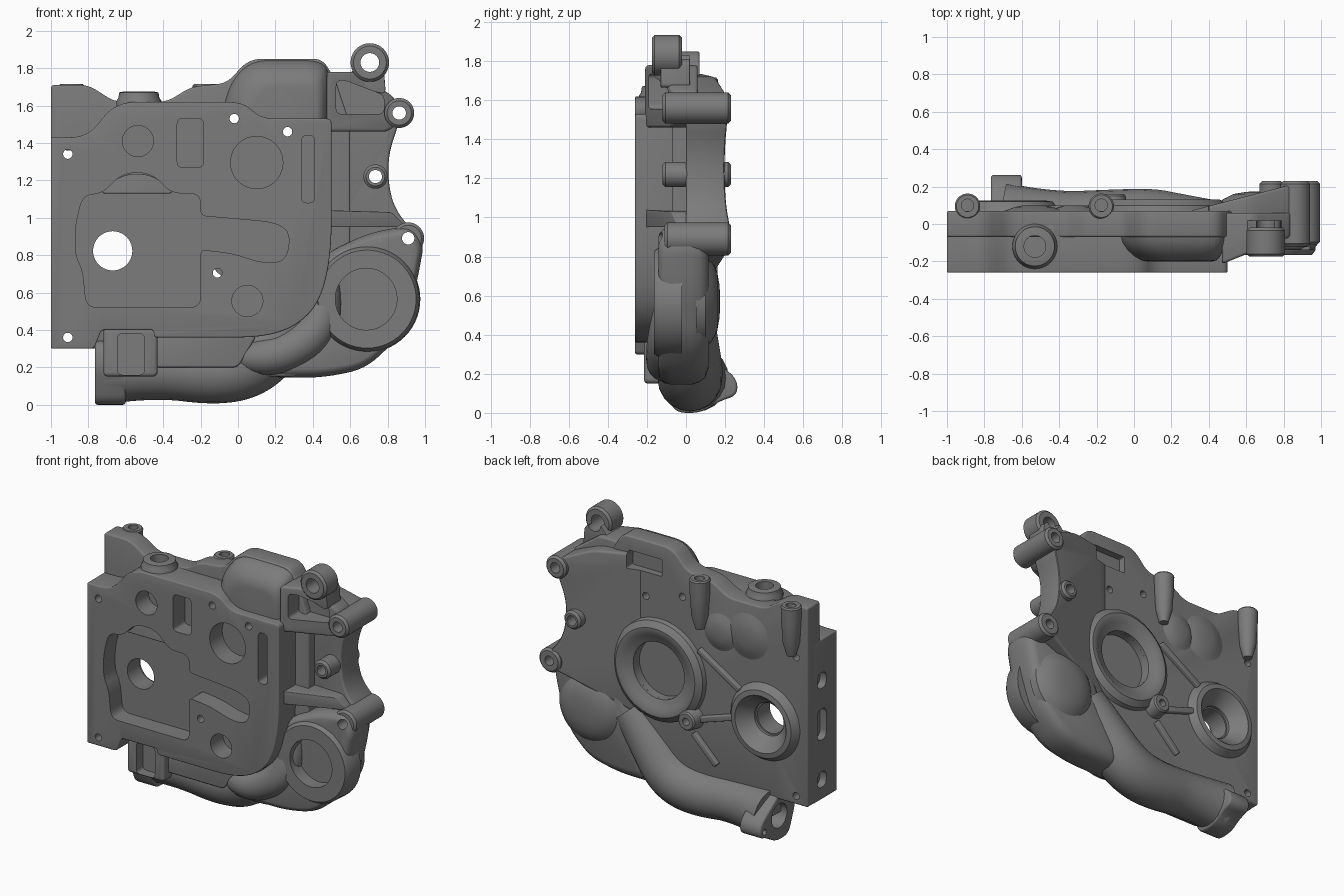
import bpy, bmesh
from math import sin, cos, pi, radians
from mathutils import Vector

if "Cube" in bpy.data.objects:
    bpy.data.objects.remove(bpy.data.objects["Cube"])

AX = {'y': lambda u, v, d: (u, d, v), 'x': lambda u, v, d: (d, u, v), 'z': lambda u, v, d: (u, v, d)}


def add(name, bm):
    bmesh.ops.recalc_face_normals(bm, faces=bm.faces)
    me = bpy.data.meshes.new(name)
    bm.to_mesh(me)
    bm.free()
    o = bpy.data.objects.new(name, me)
    bpy.context.collection.objects.link(o)
    return o


def rounded(pts, r, n=6):
    out = []
    for i, q in enumerate(pts):
        p = Vector(q[:2])
        a, b = Vector(pts[i - 1][:2]) - p, Vector(pts[(i + 1) % len(pts)][:2]) - p
        d = q[2] if len(q) > 2 else r
        if d == 0:
            out.append(p)
            continue
        s, e = p + a.normalized() * min(d, .48 * a.length), p + b.normalized() * min(d, .48 * b.length)
        for k in range(n + 1):
            t = k / n
            out.append(s * (1 - t) ** 2 + p * 2 * t * (1 - t) + e * t * t)
    return out


def skin(name, rings):
    """Closed solid through rings of 3D points."""
    bm = bmesh.new()
    vs = [[bm.verts.new(p) for p in r] for r in rings]
    bm.faces.new(vs[0])
    bm.faces.new(vs[-1][::-1])
    for lo, hi in zip(vs, vs[1:]):
        for i in range(len(lo)):
            bm.faces.new((lo[i - 1], lo[i], hi[i], hi[i - 1]))
    return add(name, bm)


def prism(name, pts, a, b, r=.05, bevel=.015, axis='y'):
    """Rounded outline extruded from a to b; a and b may depend on the first coordinate."""
    fa, fb = (f if callable(f) else (lambda u, f=f: f) for f in (a, b))
    pts = rounded(pts, r)
    o = skin(name, [[AX[axis](u, v, f(u)) for u, v in pts] for f in (fa, fb)])
    if bevel:
        m = o.modifiers.new('edge', 'BEVEL')
        m.width, m.segments, m.limit_method, m.angle_limit = bevel, 3, 'ANGLE', radians(50)
    return o


def crown(name, pts, c, layers, r=.1):
    """Outline shrunk towards c through layers of (y, scale): soft cast edges."""
    pts = rounded(pts, r)
    return skin(name, [[(c[0] + (u - c[0]) * s, y, c[1] + (v - c[1]) * s) for u, v in pts] for y, s in layers])


def lathe(name, c, prof, axis='y', n=40):
    """Closed profile of (radius, depth) turned about an axis through c."""
    bm, rings = bmesh.new(), []
    for r, d in prof:
        if r == 0:
            rings.append([bm.verts.new(AX[axis](c[0], c[1], d))] * n)
        else:
            rings.append([bm.verts.new(AX[axis](c[0] + r * cos(2 * pi * k / n), c[1] + r * sin(2 * pi * k / n), d))
                          for k in range(n)])
    for i in range(len(rings)):
        p, q = rings[i - 1], rings[i]
        for k in range(n):
            f = list(dict.fromkeys((p[k - 1], p[k], q[k], q[k - 1])))
            if len(f) > 2:
                bm.faces.new(f)
    return add(name, bm)


def rod(name, c, r, a, b, axis='y', e=0.0):
    prof = [(0, a), (r - e, a), (r, a + e), (r, b - e), (r - e, b), (0, b)] if e else [(0, a), (r, a), (r, b), (0, b)]
    return lathe(name, c, prof, axis)


def tube(name, pts):
    """Smooth swept pipe through (x, y, z, radius)."""
    cu = bpy.data.curves.new(name, 'CURVE')
    cu.dimensions, cu.bevel_depth, cu.bevel_resolution, cu.use_fill_caps = '3D', 1, 8, True
    s = cu.splines.new('NURBS')
    s.points.add(len(pts) - 1)
    for p, q in zip(s.points, pts):
        p.co, p.radius = (*q[:3], 1), q[3]
    s.use_endpoint_u, s.order_u, s.resolution_u = True, 3, 10
    t = bpy.data.objects.new(name + '_path', cu)
    bpy.context.collection.objects.link(t)
    bm = bmesh.new()
    bm.from_mesh(bpy.data.meshes.new_from_object(t.evaluated_get(bpy.context.evaluated_depsgraph_get())))
    bmesh.ops.remove_doubles(bm, verts=bm.verts, dist=1e-5)
    bpy.data.objects.remove(t)
    return add(name, bm)


def cut(parts, cutters):
    for c in cutters:
        c.hide_render = True
        all_cutters.add(c)
        for o in parts:
            m = o.modifiers.new('cut', 'BOOLEAN')
            m.operation, m.solver, m.object = 'DIFFERENCE', 'EXACT', c


def box(x0, x1, z0, z1):
    return [(x0, z0), (x0, z1), (x1, z1), (x1, z0)]


all_cutters = set()

# Machined front plate and the casting behind it
plate = prism('front_plate', [(-1, .3, 0), (-1, 1.43, 0), (-.8, 1.43, .1), (-.66, 1.62, .12), (.03, 1.62, .1),
              (.12, 1.53, .08), (.5, 1.53, .03), (.5, .78, .2), (.42, .5, .2), (.2, .36, .2), (-.45, .36, .02),
              (-.45, .4, .02), (-.73, .4, .02), (-.77, .3, .02)], -.26, 0, bevel=.008)
body = prism('rear_casting', [(-1, .3, 0), (-1, 1.71, .02), (-.8, 1.71), (-.66, 1.62), (-.38, 1.62), (-.25, 1.7),
             (-.06, 1.72), (.06, 1.85, .07), (.45, 1.85), (.52, 1.74), (.6, 1.5), (.6, .4), (.3, .25), (-.4, .3),
             (-.77, .3, 0)], -.07, .07, bevel=.012)
bulge = crown('upper_bulge', [(-.1, 1.45), (-.06, 1.7), (.06, 1.845), (.45, 1.845), (.5, 1.76), (.495, 1.45)],
              (.3, 1.48), [(-.2, .6), (-.195, .7), (-.175, .8), (-.14, .9), (-.1, .97), (-.05, 1), (0, 1)])

# Side wing: sloped web, stiff ribs and upper pocket
front = lambda x: -.21 + (x - .48) * .4
wing = prism('side_wing', [(.3, 1.74), (.62, 1.72), (.86, 1.62), (.86, 1.5, .08), (.81, 1.36, .08), (.8, 1.22, .08),
             (.83, 1.06, .08), (.93, .93), (.93, .85), (.3, .6)], -.0, lambda x: .07 + (x - .3) * .26, .05, .015)
upper = prism('upper_rib_box', [(.47, 1.46), (.47, 1.78), (.64, 1.78), (.84, 1.64), (.85, 1.5), (.8, 1.46)],
              front, .06, .03, .015)
prism('lower_rib', [(.47, .95), (.47, 1.04), (.82, 1.03), (.9, .95)], front, .06, .02, .015)
arm = prism('lifting_arm', [(.5, 1.76), (.6, 1.77), (.66, 1.84), (.78, 1.8), (.79, 1.66), (.7, 1.68)], -.13, .02,
            .03, .015)
cut([upper, arm], [prism('upper_pocket', [(.525, 1.555), (.525, 1.73), (.57, 1.735), (.78, 1.655), (.78, 1.555)],
                         -.4, -.02, .03, 0)])

# Mounting bosses with bolt holes
for name, x, z, r, h, a, b in (('lifting_boss', .705, 1.83, .103, .05, -.175, -.02),
                               ('top_boss', .862, 1.56, .08, .036, -.12, .23),
                               ('middle_boss', .735, 1.22, .065, .035, -.12, .23),
                               ('lower_boss', .91, .89, .085, .033, -.11, .23)):
    boss = rod(name, (x, z), r, a, b, e=.015)
    bore = [rod(name + '_hole', (x, z), h, -.4, .4)]
    cut([boss, wing, arm, upper], bore)

# Pump housing: volute, front ring, rear dome
volute = crown('pump_housing', [(.15, .145), (.45, .145), (.68, .19), (.86, .36), (.95, .62), (.995, .86, .06),
               (.93, .96, .06), (.7, .92), (.45, .8), (.3, .45)], (.66, .56),
               [(-.14, .88), (-.135, .92), (-.115, .97), (-.08, 1), (.03, 1), (.07, .97), (.1, .91), (.115, .8)])
cut([volute], bore)
ring = lathe('pump_front_ring', (.69, .565), [(0, -.02), (.285, -.02), (.28, -.14), (.262, -.165), (0, -.165)], n=56)
lathe('pump_rear_dome', (.68, .57), [(0, .05), (.25, .05), (.24, .1), (.2, .135), (.15, .16), (.08, .172), (0, .175)])
cut([volute, ring], [rod('pump_bore', (.685, .565), .165, -.4, -.07)])

# Lower casting, water channel and outlet pipe
lower = prism('lower_casting', [(-.72, .15), (-.72, .42), (.5, .6), (.5, .2), (.3, .15)], -.12, .05, .03)
tube('front_channel', [(.0, -.07, .25, .06), (.1, -.1, .25, .1), (.25, -.1, .27, .105), (.42, -.09, .38, .11),
                       (.46, -.06, .55, .1), (.46, -.03, .7, .08)])
prism('lower_web', [(-.45, .2), (-.45, .37), (.1, .37), (.0, .2)], -.16, 0, .03, .015)
pipe = tube('outlet_pipe', [(-.7, .05, .175, .17), (-.45, .02, .19, .15), (-.1, .02, .16, .165), (.1, .02, .22, .17),
                            (.25, .0, .4, .16), (.42, 0, .6, .13)])
flange = prism('outlet_flange', [(-.14, .2), (-.12, .33), (0, .36), (.15, .26), (.26, .18), (.265, .09), (.17, .06),
               (.08, 0), (-.06, 0)], -.765, -.6, .06, .015, 'x')
cut([flange, pipe], [rod('outlet_bore', (.05, .175), .085, -.9, -.55, 'x')])
cut([flange], [rod('flange_hole', p, .02, -.9, -.7, 'x') for p in ((.215, .12), (-.09, .28))])
bracket = prism('lower_bracket', box(-.72, -.43, .15, .41), -.215, 0, .03, .02)
cut([bracket, plate], [prism('bracket_notch', box(-.645, -.5, .16, .38), -.4, -.14, .03, 0)])

# Front face pockets, slots and blind bores
pocket = prism('main_pocket', [(-.87, .95), (-.83, 1.12), (-.72, 1.13), (-.62, 1.24, .1), (-.46, 1.24, .1),
               (-.36, 1.13), (-.2, 1.13), (-.2, 1.01, .03), (.2, .975, .1), (.28, .92, .1), (.26, .77, .1),
               (.14, .755, .1), (-.03, .81), (-.2, .83, .03), (-.2, .52), (-.81, .52), (-.83, .72), (-.87, .8)],
               -.4, -.13, .06, 0)
cut([plate], [pocket] + [rod('blind_bore', (x, z), r, -.4, -.12) for x, z, r in
                         ((-.535, 1.41, .083), (.1, 1.295, .14), (.05, .555, .083))])
cut([plate], [prism('face_slot', box(*s), -.4, -.13, .03, 0) for s in ((-.325, -.185, 1.27, 1.53),
                                                                     (.34, .41, 1.08, 1.44))])
# Raised ledge under the upper lobe of the main pocket
prism('pocket_ledge', [(-.74, 1.13), (-.62, 1.235, .1), (-.46, 1.235, .1), (-.34, 1.13)], -.2, -.1, .03, .01)

# Rear seal ring with recess, conical bearing seat, rear boss
lathe('rear_seal_ring', (.15, .97), [(.37, .03), (.35, .1), (.31, .13), (.28, .13), (.25, .11), (.22, .1),
                                     (.2, .09), (.2, .02)], n=56)
cut([body, wing], [rod('seal_recess', (.15, .97), .2, .02, .4)])
lathe('bearing_seat', (-.67, .823), [(.29, .03), (.265, .08), (.235, .12), (.2, .125), (.115, .03), (.115, .0),
                                     (.2, .0)], n=48)
cut([body], [rod('seat_clearance', (-.67, .823), .19, .01, .2)])
cut([plate, body], [rod('shaft_hole', (-.67, .823), .105, -.4, .05)])
stud = lathe('rear_stud', (-.11, .705), [(0, .03), (.085, .03), (.065, .15), (.055, .16), (0, .16)])

# Through bolt holes and the rear window
for x, z in ((-.91, 1.34), (-.02, 1.53), (.265, 1.46), (-.11, .705), (-.91, .36)):
    cut([plate, body] + ([stud, lower] if z == .705 else []) + ([bulge] if x > -.1 and z > 1 else []),
        [rod('bolt_hole', (x, z), .025, -.4, .4)])
cut([body, bulge, wing], [prism('rear_window', box(.14, .4, 1.63, 1.75), .02, .4, .01, 0)])

# Left edge ports
cut([plate, body], [prism('edge_port', [(-.14, z - h), (-.14, z + h), (-.04, z + h), (-.04, z - h)], -1.2, -.95,
                          .05, 0, 'x') for z, h in ((1.14, .055), (.83, .11), (.44, .055))])

# Top bosses: filler neck and two vertical lugs
neck = lathe('filler_neck', (-.53, -.12), [(0, 1.5), (.12, 1.5), (.12, 1.625), (.11, 1.64), (.105, 1.67), (.08, 1.675),
                                           (0, 1.675)], 'z')
cut([neck, plate], [rod('filler_bore', (-.53, -.12), .058, 1.55, 1.8, 'z')])
for name, x in (('left_lug', -.89), ('centre_lug', -.175)):
    lug = lathe(name, (x, .095), [(0, 1.36), (.03, 1.36), (.055, 1.45), (.065, 1.6), (.068, 1.705), (.06, 1.715),
                                  (0, 1.715)], 'z', 28)
    cut([lug], [rod(name + '_hole', (x, .1), .033, 1.615, 1.815, 'z')])

# Rear stiffening ribs and cast swells
for i, (x0, z0, x1, z1) in enumerate(((-.16, 1.2, -.48, 1.0), (-.17, .71, -.45, .8), (-.12, .6, -.3, .42))):
    d = Vector((z1 - z0, x0 - x1)).normalized() * .02
    prism('rear_rib_%d' % i, [(x0 - d.x, z0 - d.y), (x0 + d.x, z0 + d.y), (x1 + d.x, z1 + d.y), (x1 - d.x, z1 - d.y)],
          .03, .1, .01, .012)
for i, (x, z, r) in enumerate(((-.535, 1.39, .16), (-.32, 1.36, .13))):
    lathe('cast_swell_%d' % i, (x, z), [(0, .04), (r, .04), (r, .07), (r * .85, .078), (r * .65, .09), (r * .4, .098),
                                        (0, .1)])

# Bake modifiers, drop cutters, dark cast grey, smooth shading
grey = bpy.data.materials.new('cast_grey')
grey.diffuse_color = (.2, .2, .2, 1)
grey.use_nodes = True
grey.node_tree.nodes["Principled BSDF"].inputs["Base Color"].default_value = grey.diffuse_color
dg = bpy.context.evaluated_depsgraph_get()
parts = [o for o in bpy.context.scene.objects if o not in all_cutters]
baked = [bpy.data.meshes.new_from_object(o.evaluated_get(dg)) for o in parts]
for c in all_cutters:
    bpy.data.objects.remove(c)
bpy.ops.object.select_all(action='DESELECT')
for o, me in zip(parts, baked):
    o.modifiers.clear()
    o.data = me
    me.materials.clear()
    me.materials.append(grey)
    o.select_set(True)
bpy.context.view_layer.objects.active = parts[0]
bpy.ops.object.shade_smooth_by_angle(angle=radians(35))
